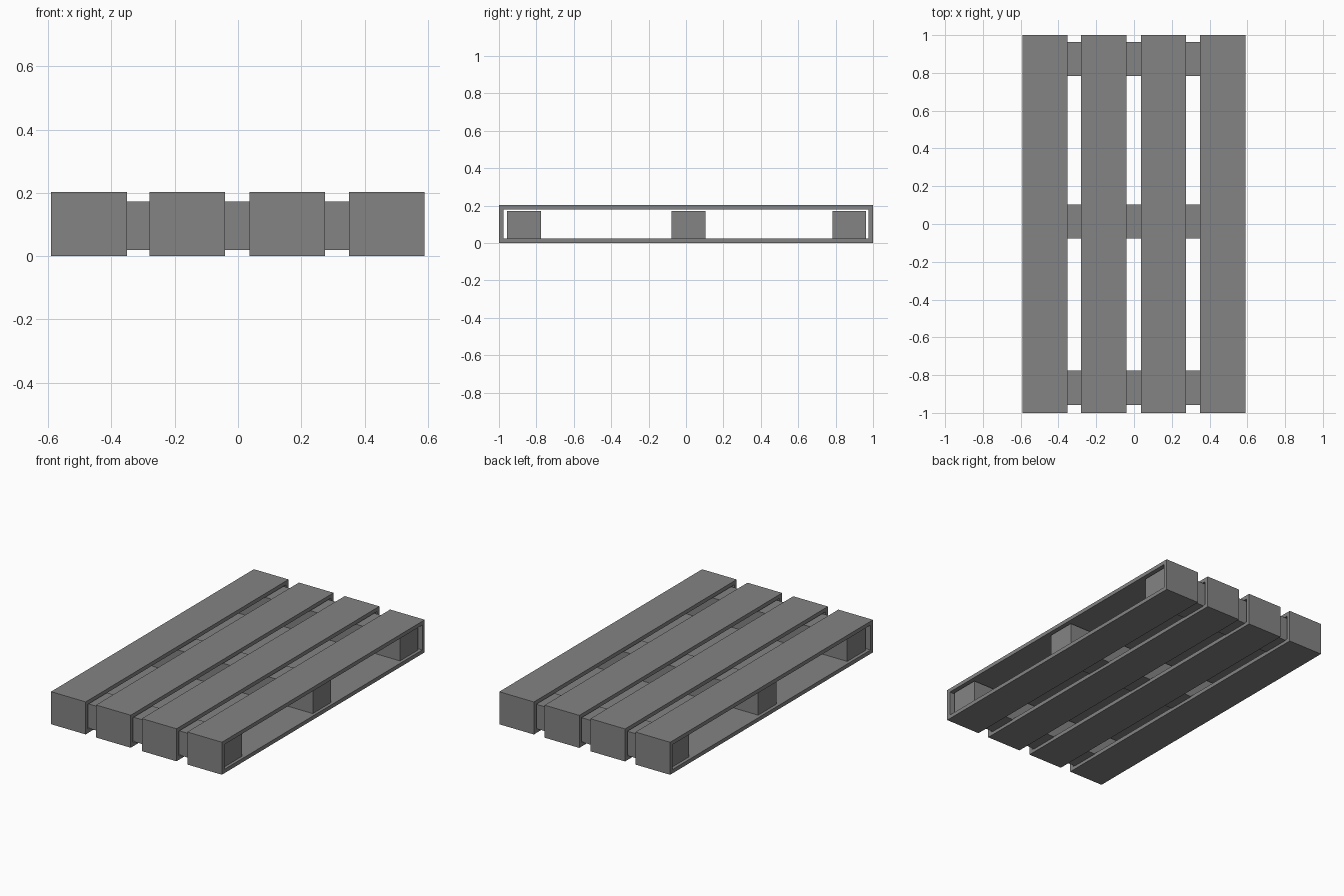
import bpy, bmesh

if "Cube" in bpy.data.objects:
    bpy.data.objects.remove(bpy.data.objects["Cube"])

# Dark grey shared by all parts
grey = bpy.data.materials.new("dark_grey")
grey.diffuse_color = (0.23, 0.23, 0.23, 1)
grey.use_nodes = True
grey.node_tree.nodes["Principled BSDF"].inputs["Base Color"].default_value = grey.diffuse_color


def make_object(name, build):
    mesh = bpy.data.meshes.new(name)
    bm = bmesh.new()
    build(bm)
    bmesh.ops.recalc_face_normals(bm, faces=bm.faces)
    bm.to_mesh(mesh)
    bm.free()
    mesh.materials.append(grey)
    obj = bpy.data.objects.new(name, mesh)
    bpy.context.collection.objects.link(obj)
    return obj


def box(name, x0, x1, y0, y1, z0, z1):
    def build(bm):
        bmesh.ops.create_cube(bm, size=1)
        for v in bm.verts:
            v.co.x = x0 if v.co.x < 0 else x1
            v.co.y = y0 if v.co.y < 0 else y1
            v.co.z = z0 if v.co.z < 0 else z1
    return make_object(name, build)


def frame_loop(name, x0, x1, length, height, wall):
    # rectangular tube, open along x
    h = length / 2
    outer = [(-h, 0), (h, 0), (h, height), (-h, height)]
    inner = [(-h + wall, wall), (h - wall, wall),
             (h - wall, height - wall), (-h + wall, height - wall)]

    def build(bm):
        rings = [[bm.verts.new((x, y, z)) for y, z in ring]
                 for x, ring in ((x0, outer), (x1, outer), (x1, inner), (x0, inner))]
        for a, b in zip(rings, rings[1:] + rings[:1]):
            for i in range(4):
                j = (i + 1) % 4
                bm.faces.new((a[i], a[j], b[j], b[i]))
    return make_object(name, build)


# Four hollow plank loops: top board, bottom board and end caps
half_w = 0.1195
for i, cx in enumerate((-0.471, -0.16, 0.156, 0.4695)):
    frame_loop(f"plank_loop_{i + 1}", cx - half_w, cx + half_w, 2.0, 0.203, 0.024)

# Three cross beams running through the loops
for name, y0, y1 in (("front_beam", -0.958, -0.775),
                     ("middle_beam", -0.077, 0.103),
                     ("back_beam", 0.783, 0.963)):
    box(name, -0.57, 0.57, y0, y1, 0.02, 0.172)
